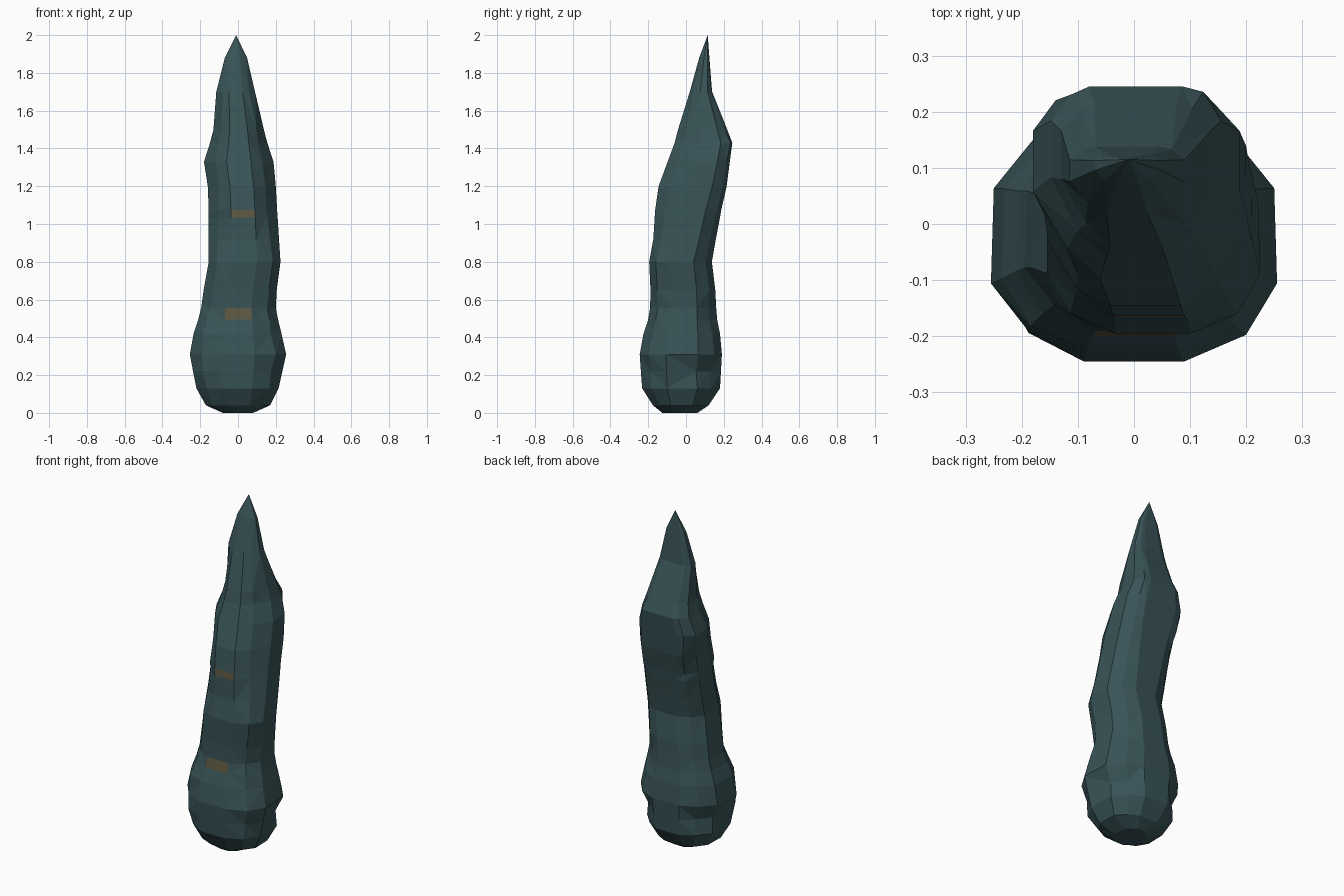
import bpy, bmesh, random

if "Cube" in bpy.data.objects:
    bpy.data.objects.remove(bpy.data.objects["Cube"])

random.seed(4)

def material(name, rgb):
    m = bpy.data.materials.new(name)
    m.diffuse_color = (*rgb, 1)
    m.use_nodes = True
    m.node_tree.nodes["Principled BSDF"].inputs["Base Color"].default_value = m.diffuse_color
    return m

slate = material("slate_teal", (0.040, 0.087, 0.095))
ochre = material("dull_ochre", (0.110, 0.098, 0.054))

# Outline stations: height, left x, right x, front y, back y
RINGS = [
    (0.00, -0.08, 0.08, -0.125, 0.06),
    (0.04, -0.17, 0.17, -0.175, 0.12),
    (0.13, -0.22, 0.215, -0.232, 0.18),
    (0.22, -0.238, 0.235, -0.239, 0.185),
    (0.31, -0.255, 0.255, -0.245, 0.19),
    (0.42, -0.235, 0.23, -0.225, 0.18),
    (0.495, -0.21, 0.212, -0.20, 0.165),
    (0.555, -0.195, 0.20, -0.19, 0.16),
    (0.65, -0.182, 0.205, -0.188, 0.155),
    (0.80, -0.155, 0.225, -0.195, 0.137),
    (0.92, -0.155, 0.217, -0.173, 0.158),
    (1.035, -0.155, 0.21, -0.166, 0.18),
    (1.075, -0.155, 0.207, -0.163, 0.187),
    (1.20, -0.16, 0.20, -0.145, 0.215),
    (1.33, -0.18, 0.188, -0.097, 0.232),
    (1.43, -0.148, 0.155, -0.06, 0.245),
    (1.50, -0.13, 0.137, -0.042, 0.218),
    (1.70, -0.115, 0.09, 0.02, 0.138),
    (1.88, -0.07, 0.048, 0.07, 0.124),
]
TIP = (-0.01, 0.115, 2.0)

def section(t):
    """Twelve-sided unit section; t narrows the front and squares the back."""
    mid = 0.77 - 0.08 * t
    right = [(0.35, -1), (mid, -mid), (1, -0.36 + 0.3 * t),
             (0.98 + 0.02 * t, 0.42 + 0.18 * t),
             (0.70 + 0.08 * t, 0.80 + 0.13 * t), (0.35 + 0.2 * t, 1)]
    return right + [(-x, y) for x, y in reversed(right)]

bm = bmesh.new()
loops = []
for z, x0, x1, y0, y1 in RINGS:
    t = min(1, max(0, (z - 0.8) / 0.45))
    cx, cy, hx, hy = (x0 + x1) / 2, (y0 + y1) / 2, (x1 - x0) / 2, (y1 - y0) / 2
    loop = []
    for i, (u, v) in enumerate(section(t)):
        # Slightly chip the diagonal corners
        k = random.uniform(0.95, 1.03) if i in (1, 4, 7, 10) else 1
        # Hollows on the rear flanks of the bulb
        if z == 0.22 and i in (3, 4, 7, 8):
            k = 0.9
        loop.append(bm.verts.new((cx + hx * u * k, cy + hy * v * k, z)))
    loops.append(loop)

# Body walls, with two inlaid bands on the front strip
bands = []
for j, (a, b) in enumerate(zip(loops, loops[1:])):
    for i in range(12):
        n = (i + 1) % 12
        f = bm.faces.new((a[i], a[n], b[n], b[i]))
        if i == 11 and RINGS[j][0] in (0.495, 1.035):
            f.material_index = 1
            bands.append(f)

# Flat foot and pointed tip
bm.faces.new(list(reversed(loops[0])))
tip = bm.verts.new(TIP)
for i in range(12):
    bm.faces.new((loops[-1][i], loops[-1][(i + 1) % 12], tip))

# Irregular triangular facets
walls = [f for f in bm.faces if len(f.verts) == 4 and f not in bands]
bmesh.ops.triangulate(bm, faces=walls, quad_method='SHORT_EDGE')
bmesh.ops.recalc_face_normals(bm, faces=bm.faces[:])

mesh = bpy.data.meshes.new("spire_body")
bm.to_mesh(mesh)
bm.free()
mesh.materials.append(slate)
mesh.materials.append(ochre)
body = bpy.data.objects.new("spire_body", mesh)
bpy.context.collection.objects.link(body)
